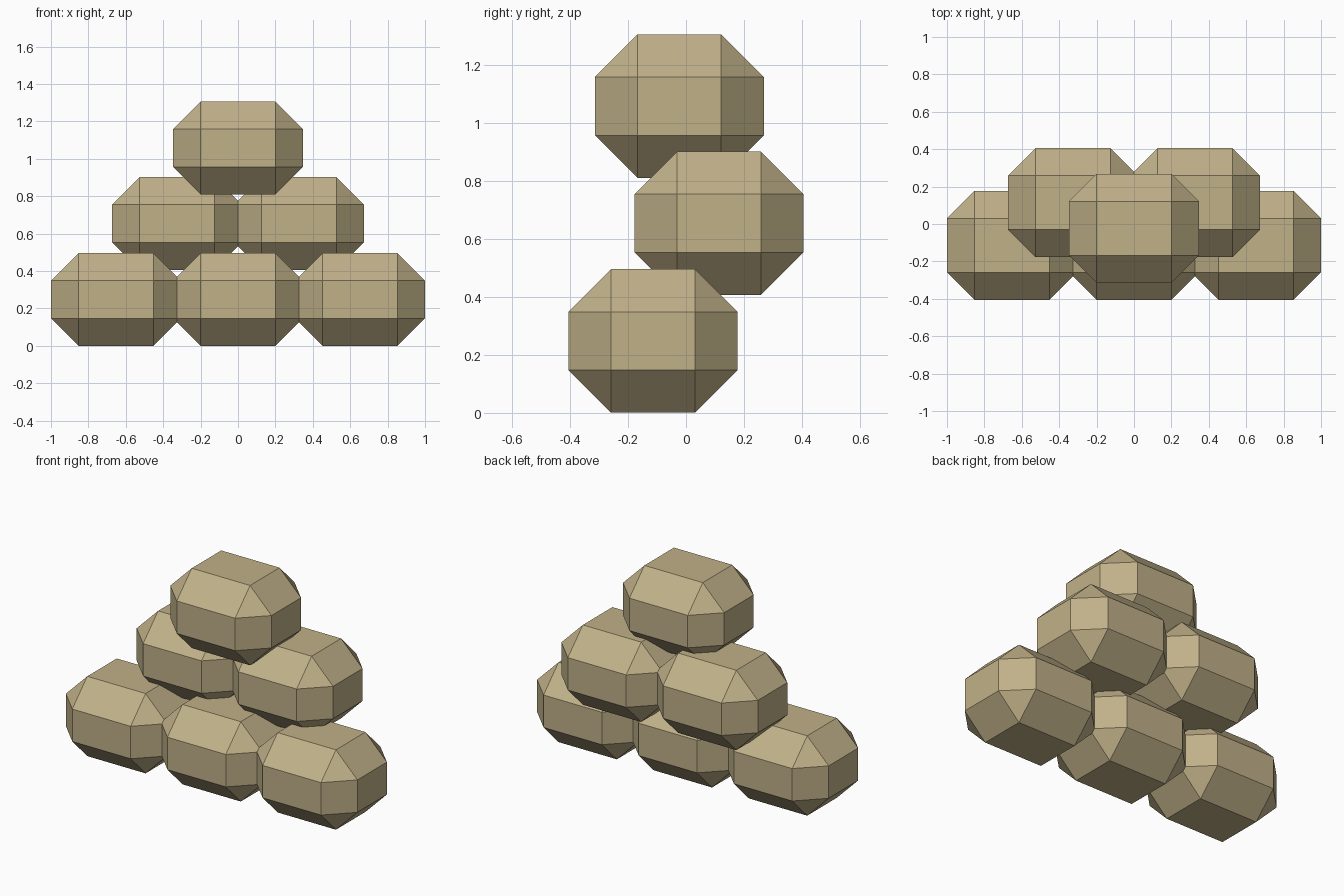
import bpy

if "Cube" in bpy.data.objects:
    bpy.data.objects.remove(bpy.data.objects["Cube"])

# Sand-coloured cloth
sand = bpy.data.materials.new("sand_cloth")
sand.diffuse_color = (0.53, 0.44, 0.25, 1)
sand.use_nodes = True
sand.node_tree.nodes["Principled BSDF"].inputs["Base Color"].default_value = sand.diffuse_color

SIZE = (0.694, 0.583, 0.495)
PITCH = 0.653          # spacing of bags within a row


def sandbag(name, x, y, z):
    """Box with single-segment chamfers on every edge."""
    bpy.ops.mesh.primitive_cube_add(size=1, location=(x, y, z))
    bag = bpy.context.object
    bag.name = name
    bag.scale = SIZE
    bpy.ops.object.transform_apply(location=False, rotation=False, scale=True)
    bevel = bag.modifiers.new("chamfer", 'BEVEL')
    bevel.width = 0.147
    bevel.segments = 1
    bevel.limit_method = 'NONE'
    bag.data.materials.append(sand)


# Pyramid: three, two, one; each row with its own depth offset
rows = [("bottom", 3, -0.114, 0.248),
        ("middle", 2, 0.114, 0.654),
        ("top", 1, -0.023, 1.058)]
for row, count, y, z in rows:
    for i in range(count):
        sandbag(f"{row}_sandbag_{i + 1}", (i - (count - 1) / 2) * PITCH, y, z)
